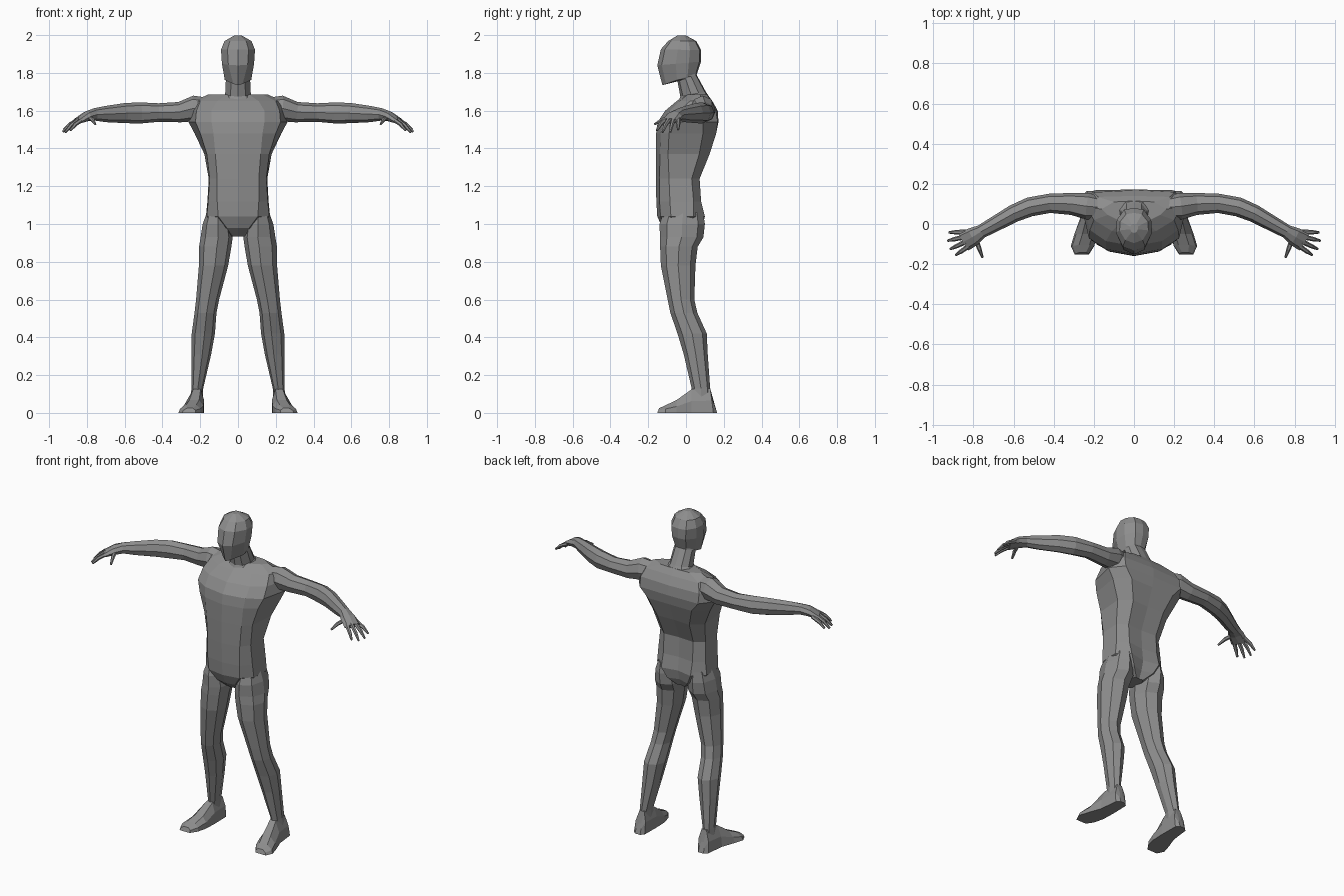
import bpy, bmesh, math
from mathutils import Vector

grey = bpy.data.materials.new("plain grey")
grey.diffuse_color = (0.27, 0.27, 0.27, 1)


def loft(name, strips, mirror=False):
    """Skin one or more lists of rings into a single flat-shaded object."""
    bm = bmesh.new()
    for rings in strips:
        vs = [[bm.verts.new(p) for p in r] for r in rings]
        n = len(vs[0])
        for a, b in zip(vs, vs[1:]):
            for i in range(n):
                j = (i + 1) % n
                bm.faces.new((a[i], a[j], b[j], b[i]))
        bm.faces.new(vs[0])
        bm.faces.new(vs[-1])
    bmesh.ops.recalc_face_normals(bm, faces=bm.faces)
    me = bpy.data.meshes.new(name)
    bm.to_mesh(me)
    bm.free()
    me.materials.append(grey)
    ob = bpy.data.objects.new(name, me)
    bpy.context.collection.objects.link(ob)
    if mirror:
        ob.modifiers.new("mirror", 'MIRROR').use_mirror_merge = False
    return ob


def symmetric(half):
    """Close a half ring that starts and ends on the centre line."""
    return half + [(-x, y, z) for x, y, z in reversed(half[1:-1])]


def tube(path, sides=8):
    """Rings along (x, y, z, half width, half height), upright across the path."""
    rings = []
    for i, (x, y, z, a, b) in enumerate(path):
        p, q = path[max(i - 1, 0)], path[min(i + 1, len(path) - 1)]
        d = Vector((q[0] - p[0], q[1] - p[1], q[2] - p[2])).normalized()
        side = Vector((-d.y, d.x, 0)).normalized()
        up = d.cross(side)
        if up.z < 0:
            up = -up
        ring = []
        for k in range(sides):
            t = 2 * math.pi * k / sides
            ring.append(Vector((x, y, z)) + side * a * math.cos(t) + up * b * math.sin(t))
        rings.append(ring)
    return rings


# Torso: z, front centre y, front corner x/y, side front x/y, side back x/y, back corner x/y, back centre y
torso = [
    (0.935, -.075, .025, -.07, .04, -.03, .04, .02, .025, .05, .045),
    (0.98, -.125, .06, -.115, .10, -.06, .11, .03, .07, .085, .065),
    (1.04, -.152, .105, -.135, .165, -.08, .17, .04, .10, .10, .08),
    (1.12, -.157, .11, -.14, .158, -.085, .162, .04, .10, .08, .07),
    (1.24, -.16, .11, -.14, .15, -.09, .155, .03, .10, .072, .065),
    (1.37, -.16, .12, -.138, .165, -.095, .178, .07, .11, .125, .12),
    (1.48, -.158, .13, -.135, .20, -.09, .23, .09, .15, .16, .16),
    (1.54, -.15, .14, -.125, .225, -.07, .262, .09, .20, .168, .172),
    (1.60, -.11, .14, -.085, .22, -.03, .25, .09, .20, .158, .168),
    (1.65, -.05, .11, -.035, .20, .02, .235, .08, .18, .135, .14),
    (1.685, .0, .06, .01, .13, .045, .16, .075, .10, .11, .115),
]
loft("torso", [[symmetric([(0, yf, z), (cx, cy, z), (sx, sy, z), (tx, ty, z),
                           (bx, by, z), (0, yb, z)])
                for z, yf, cx, cy, sx, sy, tx, ty, bx, by, yb in torso]])

# Neck and head: half width, front y/z, back y/z, front narrowness
head = [
    (.105, -.045, 1.635, .13, 1.66, .6),
    (.068, -.03, 1.675, .105, 1.70, .6),
    (.064, -.045, 1.755, .056, 1.79, .55),
    (.07, -.125, 1.735, .06, 1.80, .35),
    (.085, -.152, 1.84, .08, 1.86, .6),
    (.09, -.133, 1.925, .08, 1.92, .62),
    (.072, -.095, 1.968, .055, 1.968, .6),
    (.02, -.045, 1.998, .0, 1.998, .6),
]


def head_ring(w, yf, zf, yb, zb, n):
    def at(x, t):
        return (x * w, yf + (yb - yf) * t, zf + (zb - zf) * t)
    return symmetric([at(0, 0), at(n, .1), at(1, .42), at(.95, .72), at(.55, .96), at(0, 1)])


loft("head_and_neck", [[head_ring(*h) for h in head]])

# Legs: z, inner x, outer x, front y, back y
leg = [
    (1.06, .06, .165, -.12, .09),
    (1.00, .04, .187, -.14, .10),
    (0.93, .028, .198, -.138, .092),
    (0.88, .035, .206, -.137, .062),
    (0.78, .052, .207, -.133, .05),
    (0.60, .10, .222, -.097, .044),
    (0.53, .114, .23, -.083, .06),
    (0.42, .122, .245, -.045, .11),
    (0.31, .142, .247, -.012, .115),
    (0.13, .184, .247, .03, .128),
    (0.06, .185, .25, .03, .135),
]


def leg_ring(z, x0, x1, y0, y1):
    shape = [(.45, 0), (.85, .16), (1, .5), (.85, .85), (.5, 1), (.15, .85), (0, .5), (.12, .16)]
    return [(x0 + (x1 - x0) * u, y0 + (y1 - y0) * v, z) for u, v in shape]


loft("legs", [[leg_ring(*r) for r in leg]], True)

# Feet: y at sole, y at top, inner x, outer x, top height
foot = [
    (.165, .145, .20, .235, .06),
    (.145, .128, .182, .255, .13),
    (.03, .03, .18, .268, .125),
    (-.05, -.05, .183, .297, .068),
    (-.11, -.105, .198, .315, .042),
    (-.152, -.142, .225, .295, .025),
]


def foot_ring(ys, yt, x0, x1, h):
    w = x1 - x0
    return [(x0, ys, 0), (x0, (ys + yt) / 2, h * .55), (x0 + w * .2, yt, h),
            (x0 + w * .65, yt, h), (x0 + w * .93, (ys + yt) / 2, h * .5), (x1, ys, 0)]


loft("feet", [[foot_ring(*r) for r in foot]], True)

# Arms down to the palm
arm = [
    (.14, .08, 1.61, .05, .055),
    (.23, .088, 1.612, .066, .068),
    (.31, .10, 1.592, .055, .054),
    (.42, .103, 1.59, .048, .049),
    (.52, .085, 1.588, .048, .056),
    (.60, .052, 1.587, .044, .053),
    (.70, -.004, 1.582, .038, .043),
    (.76, -.037, 1.580, .034, .033),
    (.80, -.062, 1.570, .046, .027),
    (.848, -.088, 1.545, .05, .016),
]
loft("arms", [tube(arm)], True)

# Fingers and thumb: base, tip
digits = [
    ((.855, -.040, 1.543), (.922, -.042, 1.500)),
    ((.860, -.068, 1.543), (.928, -.083, 1.487)),
    ((.852, -.095, 1.543), (.915, -.125, 1.485)),
    ((.835, -.118, 1.543), (.888, -.155, 1.495)),
    ((.785, -.085, 1.560), (.755, -.166, 1.528)),
]
strips = []
for base, tip in digits:
    b, t = Vector(base), Vector(tip)
    b -= (t - b) * .25
    m = b.lerp(t, .6) + Vector((0, 0, .008))
    strips.append(tube([(*b, .013, .012), (*m, .011, .011), (*t, .006, .006)], 6))
loft("fingers", strips, True)
